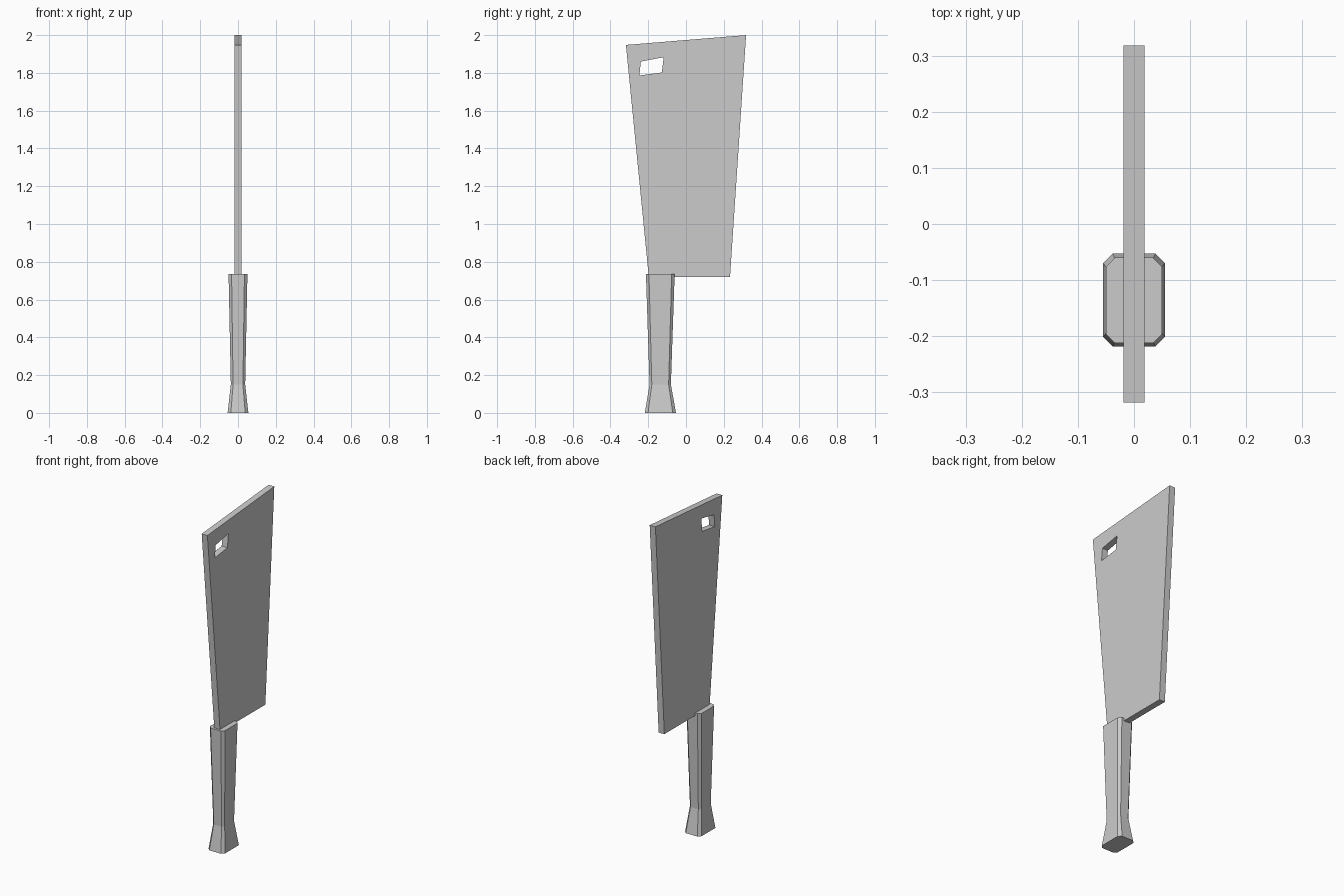
import bpy, bmesh

if "Cube" in bpy.data.objects:
    bpy.data.objects.remove(bpy.data.objects["Cube"])


def make_object(name, bm):
    bmesh.ops.recalc_face_normals(bm, faces=bm.faces[:])
    mesh = bpy.data.meshes.new(name)
    bm.to_mesh(mesh)
    bm.free()
    obj = bpy.data.objects.new(name, mesh)
    bpy.context.collection.objects.link(obj)
    return obj


def bridge(bm, a, b):
    n = len(a)
    for i in range(n):
        j = (i + 1) % n
        bm.faces.new((a[i], a[j], b[j], b[i]))


# Blade: flat slab with a slanted hanging hole, profile in (y, z)
T = 0.019
outline = [(-0.197, 0.72), (0.233, 0.72), (0.318, 2.0), (-0.318, 1.948)]
hole = [(-0.247, 1.786), (-0.128, 1.802), (-0.118, 1.883), (-0.239, 1.86)]
bm = bmesh.new()
rings = [[bm.verts.new((x, y, z)) for y, z in loop]
         for x, loop in ((-T, outline), (T, outline), (T, hole), (-T, hole))]
for i in range(4):
    bridge(bm, rings[i], rings[(i + 1) % 4])
make_object("blade", bm)

# Handle: chamfered rectangular sections (z, half width, y min, y max, chamfer)
sections = [(0.0, 0.055, -0.218, -0.053, 0.017),
            (0.15, 0.038, -0.193, -0.080, 0.012),
            (0.735, 0.050, -0.212, -0.060, 0.016)]
bm = bmesh.new()
rings = []
for z, w, y0, y1, c in sections:
    pts = [(-w + c, y0), (w - c, y0), (w, y0 + c), (w, y1 - c),
           (w - c, y1), (-w + c, y1), (-w, y1 - c), (-w, y0 + c)]
    rings.append([bm.verts.new((x, y, z)) for x, y in pts])
for a, b in zip(rings, rings[1:]):
    bridge(bm, a, b)
bm.faces.new(rings[0])
bm.faces.new(rings[-1])
make_object("handle", bm)
